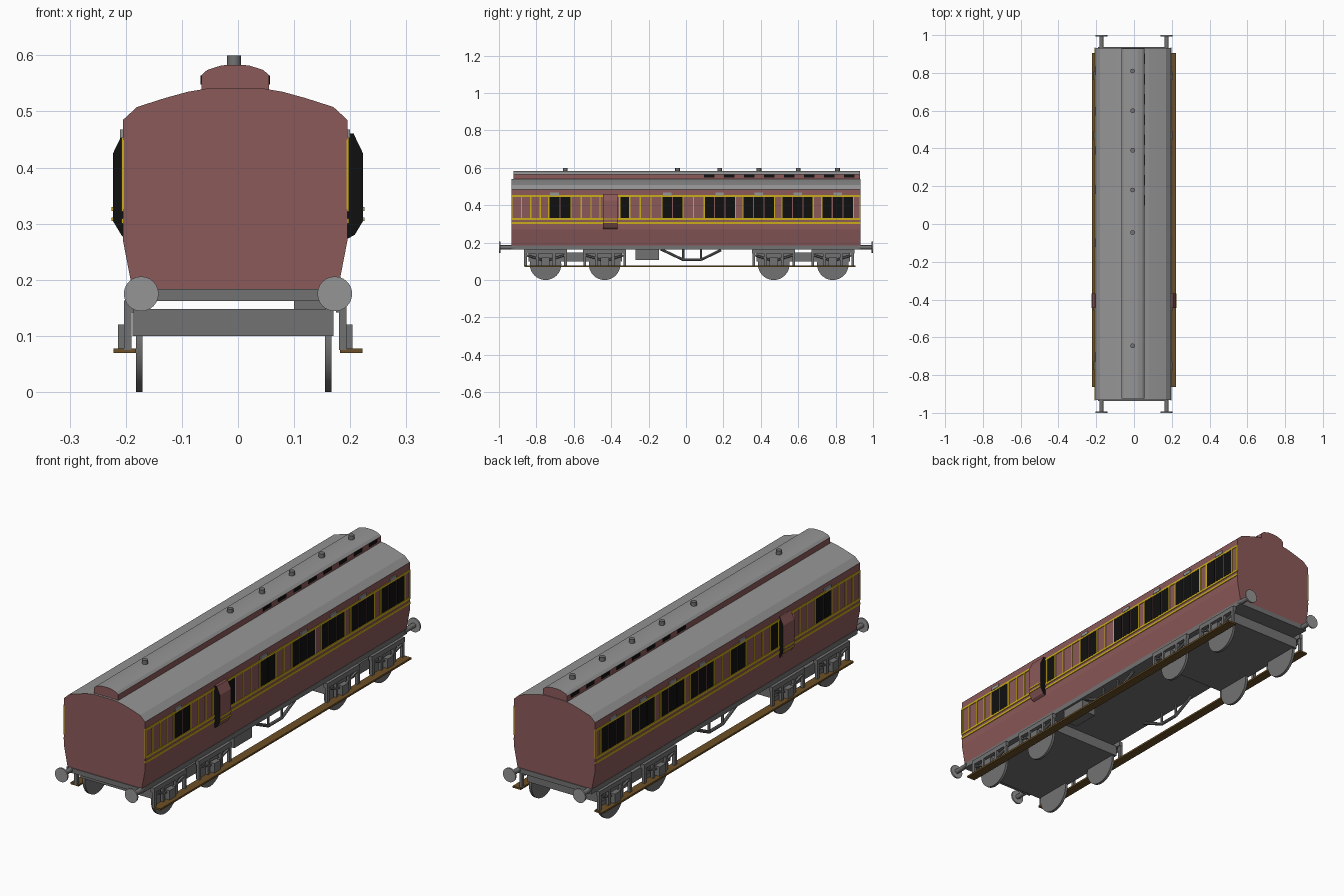
import bpy, bmesh
from math import radians
from mathutils import Matrix, Vector

cube = bpy.data.objects.get("Cube")
if cube:
    bpy.data.objects.remove(cube)


def material(name, r, g, b):
    m = bpy.data.materials.new(name)
    m.use_nodes = True
    m.diffuse_color = (r, g, b, 1)
    m.node_tree.nodes["Principled BSDF"].inputs["Base Color"].default_value = (r, g, b, 1)
    return m


RED = material("maroon", 0.26, 0.1, 0.1)
ROOF = material("light grey", 0.3, 0.3, 0.3)
FRAME = material("dark grey", 0.17, 0.17, 0.17)
GOLD = material("yellow lining", 0.6, 0.42, 0.01)
BLACK = material("black glass", 0.005, 0.005, 0.005)
WOOD = material("brown wood", 0.15, 0.08, 0.02)
CX = -0.005          # centre line of the body
HALF = 0.2           # half width of the body
LENGTH = 0.933       # half length of the body
SIDES = (1, -1)


def finish(name, bm, *mats):
    bmesh.ops.recalc_face_normals(bm, faces=bm.faces)
    mesh = bpy.data.meshes.new(name)
    bm.to_mesh(mesh)
    bm.free()
    for m in mats:
        mesh.materials.append(m)
    ob = bpy.data.objects.new(name, mesh)
    bpy.context.collection.objects.link(ob)
    return ob


def add_box(bm, x, y, z):
    """Box from three (low, high) ranges."""
    size = [b - a for a, b in (x, y, z)]
    mid = [(a + b) / 2 for a, b in (x, y, z)]
    bmesh.ops.create_cube(bm, size=1, matrix=Matrix.Translation(mid) @ Matrix.Diagonal((*size, 1)))


def side_box(bm, x, y, z, centre=CX):
    """Box repeated on both sides of the centre line."""
    for s in SIDES:
        add_box(bm, sorted(centre + s * v for v in x), y, z)


def boxes(name, mat, *ranges):
    bm = bmesh.new()
    for r in ranges:
        add_box(bm, *r)
    return finish(name, bm, mat)


def add_rod(bm, a, b, radius, segments=8):
    a, b = Vector(a), Vector(b)
    turn = (b - a).to_track_quat('Z', 'Y').to_matrix().to_4x4()
    bmesh.ops.create_cone(bm, cap_ends=True, segments=segments, radius1=radius, radius2=radius,
                          depth=(b - a).length, matrix=Matrix.Translation((a + b) / 2) @ turn)


def extrude_profile(bm, points, y0, y1):
    """Closed x, z outline swept along y."""
    face = bm.faces.new([bm.verts.new((x, y0, z)) for x, z in points])
    out = bmesh.ops.extrude_face_region(bm, geom=[face])
    verts = [v for v in out["geom"] if isinstance(v, bmesh.types.BMVert)]
    bmesh.ops.translate(bm, verts=verts, vec=(0, y1 - y0, 0))


def mirrored(points):
    return [(CX + x, z) for x, z in points] + [(CX - x, z) for x, z in reversed(points)]


def shell(name, half_profile, y0, y1, roof_height):
    bm = bmesh.new()
    extrude_profile(bm, mirrored(half_profile), y0, y1)
    for f in bm.faces:
        is_end = abs(f.normal.y) > 0.9
        f.material_index = int(not is_end and f.calc_center_median().z > roof_height)
    return finish(name, bm, RED, ROOF)


# Body with curved roof, and raised clerestory
shell("carriage_body", [(0.183, 0.182), (HALF, 0.27), (HALF, 0.485), (0.175, 0.508),
                        (0.125, 0.524), (0.085, 0.535), (0.05, 0.541)], -LENGTH, LENGTH, 0.486)
shell("clerestory", [(0.06, 0.53), (0.06, 0.565), (0.05, 0.574), (0.025, 0.582), (0.012, 0.583)],
      -0.923, 0.93, 0.566)

# Roof vents
bm = bmesh.new()
for y in (-0.645, -0.045, 0.18, 0.39, 0.6, 0.81):
    add_rod(bm, (CX - 0.002, y, 0.575), (CX - 0.002, y, 0.6), 0.0125, 12)
finish("roof_vents", bm, FRAME)

# Window groups: start, pane count, pane pitch
GROUPS = [(-0.733, 2, 0.059), (-0.355, 1, 0.055), (-0.128, 2, 0.056), (0.097, 3, 0.056),
          (0.305, 3, 0.056), (0.513, 3, 0.056), (0.725, 3, 0.057)]
glass, lining, hoods = bmesh.new(), bmesh.new(), bmesh.new()
lines = [-0.93, -0.88, -0.83, -0.78, -0.56, -0.508, -0.46, -0.245, -0.187, 0.04, 0.93]
for start, count, pitch in GROUPS:
    lines += [start, start + count * pitch]
    for i in range(count):
        y = start + i * pitch
        side_box(glass, (HALF - 0.002, HALF + 0.002), (y + 0.003, y + pitch - 0.003), (0.332, 0.446))
    if count > 1:
        y = start + (count - 2) * pitch
        side_box(hoods, (HALF - 0.002, HALF + 0.005), (y + 0.006, y + pitch - 0.006), (0.453, 0.468))
finish("side_windows", glass, BLACK)
finish("door_vents", hoods, ROOF)

# Lining: three long bands and the panel uprights
for z in (0.305, 0.326, 0.449):
    side_box(lining, (HALF - 0.002, HALF + 0.003), (-LENGTH, LENGTH), (z - 0.0045, z + 0.0045))
for y in lines:
    side_box(lining, (HALF - 0.002, HALF + 0.003), (y - 0.0035, y + 0.0035), (0.326, 0.449))
finish("side_lining", lining, GOLD)

# Clerestory windows
bm = bmesh.new()
for i in range(8):
    y = 0.125 + i * 0.107
    side_box(bm, (0.058, 0.062), (y - 0.028, y + 0.028), (0.548, 0.564))
finish("clerestory_windows", bm, BLACK)

# Guard lookouts, glazed on their end faces
bm = bmesh.new()
for s in SIDES:
    outer = [(0.19, 0.268), (0.208, 0.28), (0.223, 0.305), (0.223, 0.425), (0.21, 0.452), (0.206, 0.461), (0.19, 0.461)]
    extrude_profile(bm, [(CX * (x < 0.2) + s * x, z) for x, z in outer], -0.445, -0.367)
for f in bm.faces:
    f.material_index = int(abs(f.normal.y) > 0.9)
finish("guard_lookouts", bm, RED, BLACK)
bm = bmesh.new()
for z in (0.308, 0.326):
    side_box(bm, (0.2, 0.225), (-0.444, -0.368), (z - 0.0035, z + 0.0035), 0)
finish("lookout_lining", bm, GOLD)

# Underframe
boxes("underframe", FRAME, ((CX - 0.185, CX + 0.185), (-0.936, 0.936), (0.162, 0.184)))
boxes("battery_box", FRAME, ((0.1, 0.17), (-0.27, -0.145), (0.108, 0.163)))

# Truss rods with queen posts
bm = bmesh.new()
for s in SIDES:
    x = CX + s * 0.165
    path = [(-0.135, 0.165), (-0.015, 0.108), (0.08, 0.108), (0.187, 0.16)]
    for (ya, za), (yb, zb) in zip(path, path[1:]):
        add_rod(bm, (x, ya, za), (x, yb, zb), 0.007)
    for y, z in path[1:3]:
        add_rod(bm, (x, y, z), (x, y, 0.165), 0.006)
finish("truss_rods", bm, FRAME)

# Bogies, wheels and axle guards
bogies, wheels, guards = bmesh.new(), bmesh.new(), bmesh.new()
for centre in (-0.593, 0.627):
    add_box(bogies, (-0.188, 0.17), (centre - 0.25, centre + 0.25), (0.1, 0.148))
    for wheel_y in (centre - 0.158, centre + 0.158):
        for s in SIDES:
            x = -0.0075 + s * 0.1685
            add_rod(wheels, (x - 0.006, wheel_y, 0.0845), (x + 0.006, wheel_y, 0.0845), 0.0845, 32)
            xg = CX + s * 0.19
            for d in SIDES:
                add_rod(guards, (xg, wheel_y + d * 0.1, 0.132), (xg, wheel_y + d * 0.02, 0.108), 0.006, 6)
        side_box(guards, (0.18, 0.198), (wheel_y - 0.115, wheel_y + 0.115), (0.142, 0.163))
        side_box(guards, (0.185, 0.209), (wheel_y - 0.022, wheel_y + 0.022), (0.075, 0.12))
        for y in (wheel_y - 0.107, wheel_y - 0.045, wheel_y + 0.045, wheel_y + 0.107):
            side_box(guards, (0.185, 0.198), (y - 0.007, y + 0.007), (0.075, 0.15))
finish("bogie_frames", bogies, FRAME)
wheel_ob = finish("wheels", wheels, ROOF)
wheel_ob.data.materials[0] = FRAME
finish("axle_guards", guards, FRAME)

# Footboards
bm = bmesh.new()
side_box(bm, (0.182, 0.222), (-0.864, 0.905), (0.07, 0.078), 0)
finish("footboards", bm, WOOD)

# Buffers
shafts, heads = bmesh.new(), bmesh.new()
for end in SIDES:
    for s in SIDES:
        x = s * 0.1725
        add_rod(shafts, (x, end * 0.92, 0.175), (x, end * 0.995, 0.175), 0.011, 12)
        add_rod(heads, (x, end * 0.993, 0.175), (x, end, 0.175), 0.031, 24)
finish("buffer_shafts", shafts, FRAME)
finish("buffer_heads", heads, ROOF)

# Smooth the round parts, keeping rims crisp
bpy.ops.object.select_all(action='DESELECT')
for name in ("wheels", "roof_vents", "buffer_shafts", "buffer_heads"):
    ob = bpy.data.objects[name]
    ob.select_set(True)
    bpy.context.view_layer.objects.active = ob
bpy.ops.object.shade_smooth_by_angle(angle=radians(35))
